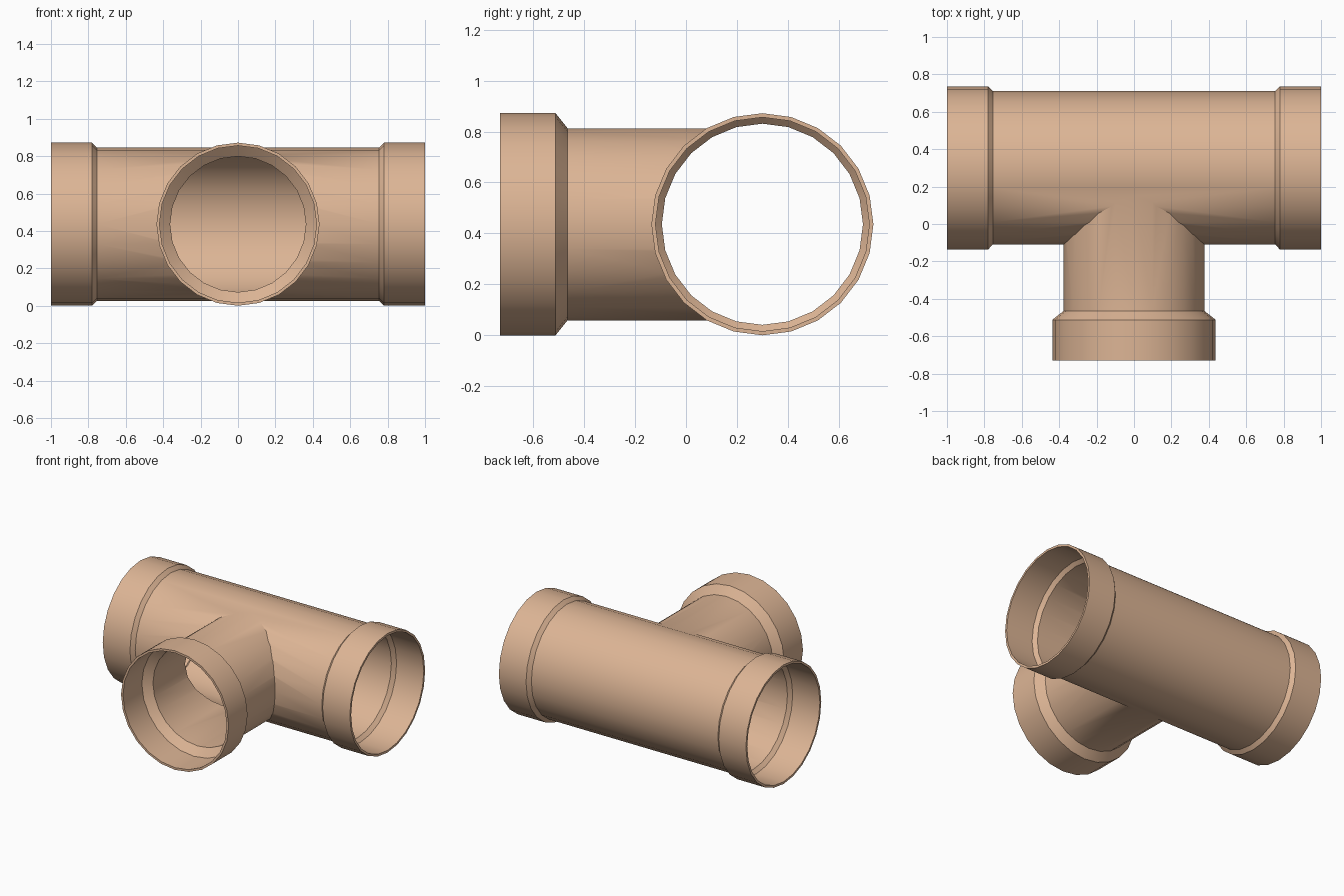
import bpy
import math
from mathutils import Matrix, Vector

cube = bpy.data.objects.get("Cube")
if cube:
    bpy.data.objects.remove(cube, do_unlink=True)

SIDES = 24
CENTRE = Vector((0, 0.3, 0.436))

clay = bpy.data.materials.new("tan_clay")
clay.use_nodes = True
colour = (0.72, 0.46, 0.30, 1)
clay.diffuse_color = colour
clay.node_tree.nodes["Principled BSDF"].inputs["Base Color"].default_value = colour


def turned(name, profile, axis):
    """Closed solid turned from (distance, radius) points along x or -y."""
    verts, faces = [], []
    for d, r in profile:
        for i in range(SIDES):
            a = math.tau * i / SIDES
            s, c = r * math.sin(a), r * math.cos(a)
            p = Vector((d, s, c)) if axis == "x" else Vector((s, -d, c))
            verts.append(p + CENTRE)
    for k in range(len(profile) - 1):
        for i in range(SIDES):
            j = (i + 1) % SIDES
            a, b = k * SIDES, (k + 1) * SIDES
            faces.append((a + i, b + i, b + j, a + j))
    last = (len(profile) - 1) * SIDES
    faces.append(tuple(range(SIDES)))
    faces.append(tuple(last + i for i in reversed(range(SIDES))))
    mesh = bpy.data.meshes.new(name)
    mesh.from_pydata(verts, [], faces)
    # Make every face point outward
    import bmesh
    bm = bmesh.new()
    bm.from_mesh(mesh)
    bmesh.ops.recalc_face_normals(bm, faces=bm.faces)
    bm.to_mesh(mesh)
    bm.free()
    mesh.materials.append(clay)
    obj = bpy.data.objects.new(name, mesh)
    bpy.context.collection.objects.link(obj)
    return obj


def mirrored(half):
    return [(-d, r) for d, r in reversed(half)] + half


def combine(target, tool, operation):
    bpy.context.view_layer.objects.active = target
    mod = target.modifiers.new(operation.lower(), "BOOLEAN")
    mod.operation = operation
    mod.solver = "EXACT"
    mod.object = tool
    bpy.ops.object.modifier_apply(modifier=mod.name)
    bpy.data.objects.remove(tool, do_unlink=True)


# Outer shells of the main run and the side branch
pipe = turned("tee_pipe", mirrored([(0.755, 0.41), (0.78, 0.436), (1, 0.436)]), "x")
branch = turned("branch_shell", [(0, 0.377), (0.765, 0.377), (0.812, 0.436), (1.03, 0.436)], "y")
combine(pipe, branch, "UNION")

# Stepped bores with sockets at all three mouths
run_bore = turned("run_bore", mirrored([(0.755, 0.395), (0.78, 0.42), (1.05, 0.42)]), "x")
combine(pipe, run_bore, "DIFFERENCE")
branch_bore = turned("branch_bore", [(0, 0.363), (0.765, 0.363), (0.812, 0.42), (1.08, 0.42)], "y")
combine(pipe, branch_bore, "DIFFERENCE")

# Smooth walls with crisp rims and steps
bpy.ops.object.select_all(action="DESELECT")
pipe.select_set(True)
bpy.context.view_layer.objects.active = pipe
bpy.ops.object.shade_smooth_by_angle(angle=math.radians(32))
